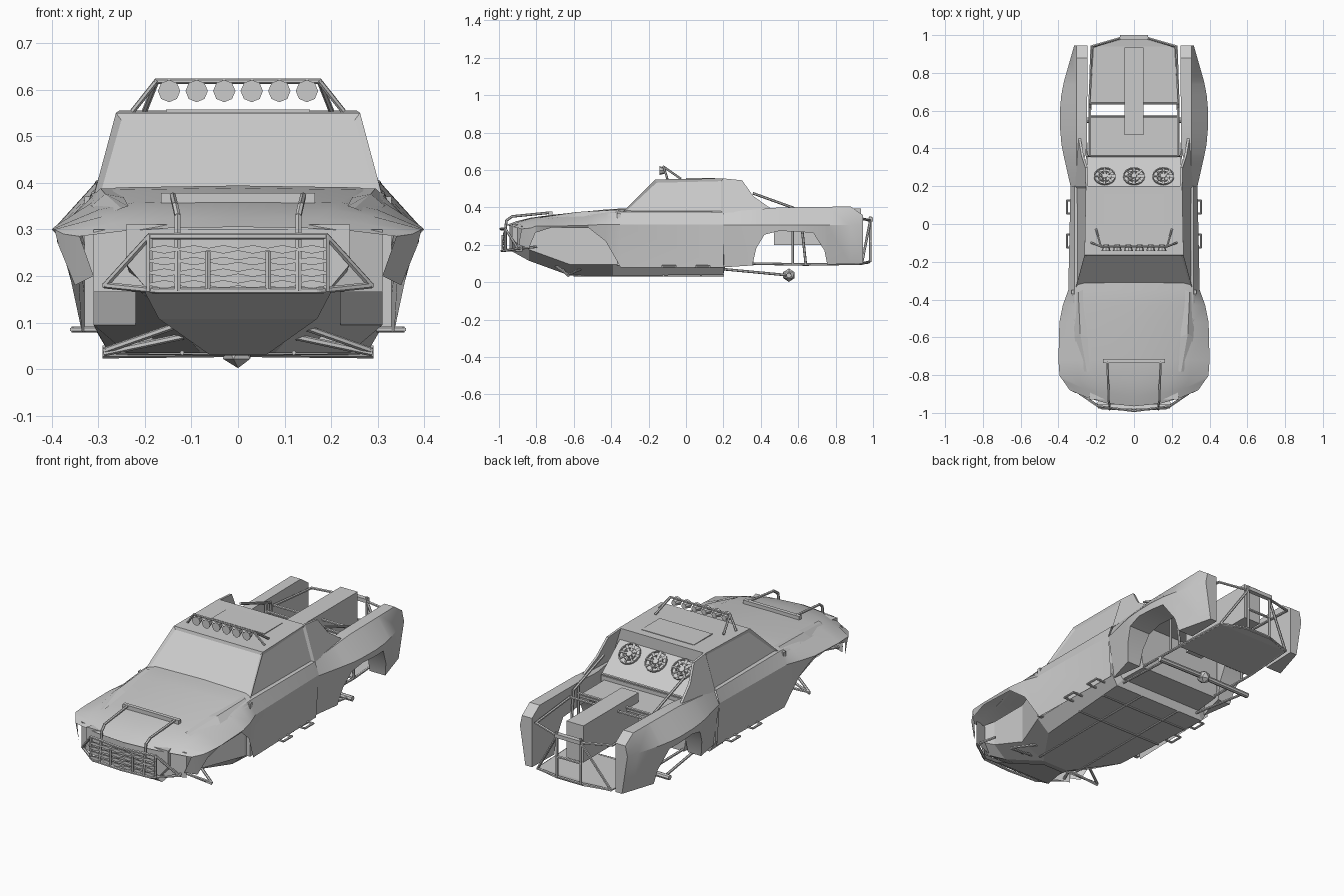
import bpy, bmesh, math
from mathutils import Vector, Matrix

if "Cube" in bpy.data.objects:
    bpy.data.objects.remove(bpy.data.objects["Cube"])


def finish(name, bm, mirror=False, smooth=False):
    bmesh.ops.recalc_face_normals(bm, faces=bm.faces)
    me = bpy.data.meshes.new(name)
    bm.to_mesh(me)
    bm.free()
    ob = bpy.data.objects.new(name, me)
    bpy.context.collection.objects.link(ob)
    if mirror:
        m = ob.modifiers.new("mirror", 'MIRROR')
        m.merge_threshold = 0.0005
    if smooth:
        bpy.ops.object.select_all(action='DESELECT')
        ob.select_set(True)
        bpy.context.view_layer.objects.active = ob
        bpy.ops.object.shade_smooth_by_angle(angle=math.radians(25))
    return ob


def loft(name, rings, closed=False, caps=(False, False), mirror=True, smooth=False):
    bm = bmesh.new()
    rows = [[bm.verts.new(p) for p in r] for r in rings]
    n = len(rows[0])
    for a, b in zip(rows, rows[1:]):
        for i in range(n if closed else n - 1):
            j = (i + 1) % n
            bm.faces.new((a[i], a[j], b[j], b[i]))
    if caps[0]:
        bm.faces.new(rows[0])
    if caps[1]:
        bm.faces.new(rows[-1])
    return finish(name, bm, mirror, smooth)


def tubes(name, paths, r=0.007, mirror=True, sides=6):
    bm = bmesh.new()
    for path in paths:
        for a, b in zip(path, path[1:]):
            a, b = Vector(a), Vector(b)
            d = b - a
            mat = Matrix.Translation((a + b) / 2) @ d.to_track_quat('Z', 'Y').to_matrix().to_4x4()
            bmesh.ops.create_cone(bm, cap_ends=True, segments=sides, radius1=r, radius2=r,
                                  depth=d.length + r * 0.8, matrix=mat)
    return finish(name, bm, mirror)


def box(name, x0, x1, y0, y1, z0, z1, mirror=False):
    return loft(name, [[(x0, y, z0), (x1, y, z0), (x1, y, z1), (x0, y, z1)] for y in (y0, y1)],
                True, (True, True), mirror)


def lerp(table, y):
    for (a, u), (b, v) in zip(table, table[1:]):
        if y <= b:
            return u + (v - u) * (y - a) / (b - a)
    return table[-1][1]


# hood, front fenders and doors: y, bow, centre z, then hood edge, shoulder, peak, lower lip
front = [
    (-.965, .09, .305, (.14, .303), (.24, .297), (.34, .285), (.31, .20)),
    (-.91, .07, .325, (.17, .323), (.27, .313), (.375, .29), (.35, .18)),
    (-.83, .02, .345, (.20, .343), (.29, .328), (.394, .30), (.385, .265)),
    (-.72, 0, .36, (.22, .358), (.30, .342), (.40, .30), (.392, .292)),
    (-.52, 0, .38, (.25, .376), (.31, .36), (.395, .305), (.385, .29)),
    (-.43, 0, .389, (.255, .385), (.313, .37), (.377, .31), (.365, .22)),
    (-.35, 0, .394, (.26, .39), (.315, .377), (.348, .31), (.335, .08)),
    (.20, 0, .38, (.26, .38), (.315, .375), (.336, .31), (.32, .08)),
]
loft("front_body", [[(x, y + bow * (x / .35) ** 2, z) for x, z in ((0, zc), *pts)]
                    for y, bow, zc, *pts in front], smooth=True)

# hood blisters
loft("hood_ridge", [[(.235, -.78, .35), (.25, -.78, .345), (.28, -.78, .332)],
                    [(.245, -.60, .368), (.285, -.58, .376), (.315, -.60, .35)],
                    [(.255, -.34, .388), (.295, -.36, .388), (.325, -.36, .36)]])

# cab with inset windows
bm = bmesh.new()
L, R = [[bm.verts.new((s * x, y, z)) for x, y, z in
         ((.308, -.335, .378), (.262, -.165, .55), (.255, .20, .555), (.312, .20, .37))] for s in (-1, 1)]
wind = bm.faces.new((L[0], R[0], R[1], L[1]))
bm.faces.new((L[1], R[1], R[2], L[2]))
bm.faces.new((L[2], R[2], R[3], L[3]))
glass = [wind, bm.faces.new(L), bm.faces.new(R)]
bmesh.ops.recalc_face_normals(bm, faces=bm.faces)
bmesh.ops.inset_individual(bm, faces=glass, thickness=.018, depth=-.008)
finish("cab", bm)
box("roof_hatch", -.155, .155, 0, .155, .55, .557)

# sail panels behind the doors
loft("sail_panel", [[(x, y, z) for y, z, x in ((.2, .555, .255 - d), (.3, .545, .258 - d), (.36, .46, .278 - d),
                    (.46, .39, .295 - d), (.2, .37, .312 - d))] for d in (0, .012)],
     True, (True, True))

# rear cooling panel with three fans
loft("cooling_panel", [[(-.25, y, z), (.25, y, z)] for y, z in ((.2, .495), (.36, .365), (.36, .28))], mirror=False)
tilt = Matrix.Rotation(-math.atan2(.13, .16), 4, 'X')
bm = bmesh.new()
for x in (-.155, 0, .155):
    base = Matrix.Translation((x, .25, .46)) @ tilt
    bmesh.ops.create_cone(bm, cap_ends=True, segments=10, radius1=.02, radius2=.015, depth=.02, matrix=base)
    for r in (.035, .058):
        ring = [[bm.verts.new(base @ Vector((q * math.cos(a), q * math.sin(a), h)))
                 for q, h in ((r - .005, 0), (r - .005, .01), (r, .01), (r, 0))]
                for a in (i * math.tau / 16 for i in range(16))]
        for i in range(16):
            for k in range(3):
                a, b = ring[i], ring[(i + 1) % 16]
                bm.faces.new((a[k], a[k + 1], b[k + 1], b[k]))
    for i in range(8):
        m = base @ Matrix.Rotation(i * math.tau / 8, 4, 'Z') @ Matrix.Translation((.036, 0, .006)) \
            @ Matrix.Rotation(.5, 4, 'X') @ Matrix.Diagonal((.04, .014, .003, 1))
        bmesh.ops.create_cube(bm, size=1, matrix=m)
finish("cooling_fans", bm)

# rear fenders whose lower edge follows the wheel arch
arch = [(.2, .08), (.355, .09), (.375, .18), (.42, .255), (.50, .275), (.68, .265), (.74, .17), (.755, .095), (.94, .10)]
peak = [(.2, .336), (.36, .372), (.45, .39), (.64, .393), (.76, .37), (.95, .315)]
top = [(.2, .375), (.36, .388), (.5, .40), (.88, .405), (.945, .36)]
inner = [(.2, .295), (.4, .25), (.95, .245)]
rings = []
for y in (.2, .28, .355, .375, .42, .5, .6, .68, .74, .755, .88, .945):
    zb, p, zt, xi = lerp(arch, y), lerp(peak, y), lerp(top, y), lerp(inner, y)
    xo = p - .035 * (.3 - zb) / .22
    rings.append([(xi, y, zb), (xi, y, zt), (min(.305, p - .012), y, zt), (p, y, .305), (xo, y, zb)])
loft("rear_fender", rings, True, (True, True), smooth=True)

# belly tub: y, bottom z, bottom half width, top half width
tub = [(-.93, .165, .19, .24), (-.84, .115, .15, .22), (-.62, .035, .08, .22), (-.39, .035, .24, .31),
       (.2, .04, .28, .315), (.21, .085, .25, .30), (.36, .09, .24, .25)]
loft("belly_tub", [[(-b, y, z), (b, y, z), (t, y, z + .06), (t, y, .31), (-t, y, .31), (-t, y, z + .06)]
                   for y, z, b, t in tub], True, (True, True), mirror=False)
box("firewall", -.33, .33, -.37, -.35, .09, .37)
loft("skid_plate", [[(-w, y, z), (w, y, z)] for y, z, w in
                    ((-.965, .165, .20), (-.88, .108, .17), (-.64, .03, .06))], mirror=False)
tubes("floor_rails", [[(.12, -.6, .035), (.12, .2, .036)], [(0, -.12, .034), (.26, -.12, .036)],
                      [(0, .08, .036), (.27, .08, .038)]], .005)

# nose and grille with zigzag slats
loft("nose_panel", [[(x, -.945 + .09 * (x / .35) ** 2, z) for x in (-.31, -.15, 0, .15, .31)] for z in (.165, .30)],
     mirror=False)
for i in range(4):
    z = .182 + i * .025
    loft("grille_slat", [[(x, -.978, z - h), (x, -.955, z), (x, -.978, z + h)] for x, h in
                         ((i * .0317 - .19, .009 if i % 2 else .003) for i in range(13))],
         True, (True, True), False)

# front bull bar with hood stays and crossbar
tubes("bull_bar", [
    [(0, -.99, .285), (.19, -.965, .285), (.285, -.90, .18), (.17, -.975, .168), (0, -.985, .168)],
    [(.19, -.965, .285), (.19, -.965, .17)],
    [(.065, -.98, .175), (.065, -.98, .25)],
    [(.13, -.98, .17), (.13, -.96, .33), (.135, -.93, .352), (.14, -.73, .372)],
    [(.285, -.90, .18), (.25, -.80, .19)]])
box("hood_vent", -.165, .165, -.735, -.715, .345, .378)

# roof light bar
tubes("light_bar", [[(0, -.12, .618), (.175, -.12, .618), (.225, -.10, .555)],
                    [(.175, -.12, .618), (.20, -.03, .555)]], .006)
bm = bmesh.new()
for i in range(6):
    m = Matrix.Translation((-.148 + i * .0592, -.125, .597)) @ Matrix.Rotation(math.pi / 2, 4, 'X')
    bmesh.ops.create_cone(bm, cap_ends=True, segments=8, radius1=.014, radius2=.024, depth=.035, matrix=m)
finish("roof_lamps", bm)

# bed: deck, floor, central box
box("bed_deck", -.23, .23, .36, .57, .335, .345)
loft("bed_floor", [[(-w, y, z), (w, y, z), (w, y, z + .01), (-w, y, z + .01)]
                   for y, z, w in ((.64, .09, .232), (.94, .095, .215), (.98, .10, .08))], True, (True, True), False)
box("bed_box", -.05, .05, .47, .935, .20, .395)

# rear roll cage
tubes("rear_cage", [
    [(.235, .36, .475), (.235, .61, .385), (.235, .64, .10)],
    [(.235, .36, .10), (.232, .64, .095), (.215, .94, .10), (.07, .98, .11), (0, .98, .11)],
    [(.07, .985, .11), (.07, .985, .35)], [(.07, .985, .33), (.225, .94, .34), (.235, .64, .36)],
    [(.07, .985, .33), (.215, .94, .10)], [(.07, .985, .22), (0, .985, .22)],
    [(.235, .57, .10), (.235, .57, .39)], [(0, .57, .355), (.235, .57, .355)],
    [(0, .64, .36), (.235, .64, .36)], [(0, .36, .375), (.24, .36, .375)]])
box("tail_plate", -.075, .075, .975, 1.0, .325, .345)

# suspension: rear axle, trailing arms, front arms, side loops
tubes("rear_axle", [[(0, .55, .04), (.285, .55, .037)]], .014, sides=8)
bm = bmesh.new()
bmesh.ops.create_icosphere(bm, subdivisions=1, radius=.036, matrix=Matrix.Translation((0, .55, .038)))
finish("differential", bm)
tubes("trailing_arm", [[(.24, .2, .07), (.26, .54, .038)]])
tubes("front_arm", [[(.10, -.72, .105), (.285, -.63, .04)], [(.10, -.52, .09), (.285, -.63, .04)],
                    [(.12, -.66, .07), (.285, -.63, .035)]])
tubes("side_loop", [[(.30, y, .085), (.355, y, .085), (.355, y + .07, .085), (.30, y + .07, .085)]
                    for y in (-.125, .055)], .006)
